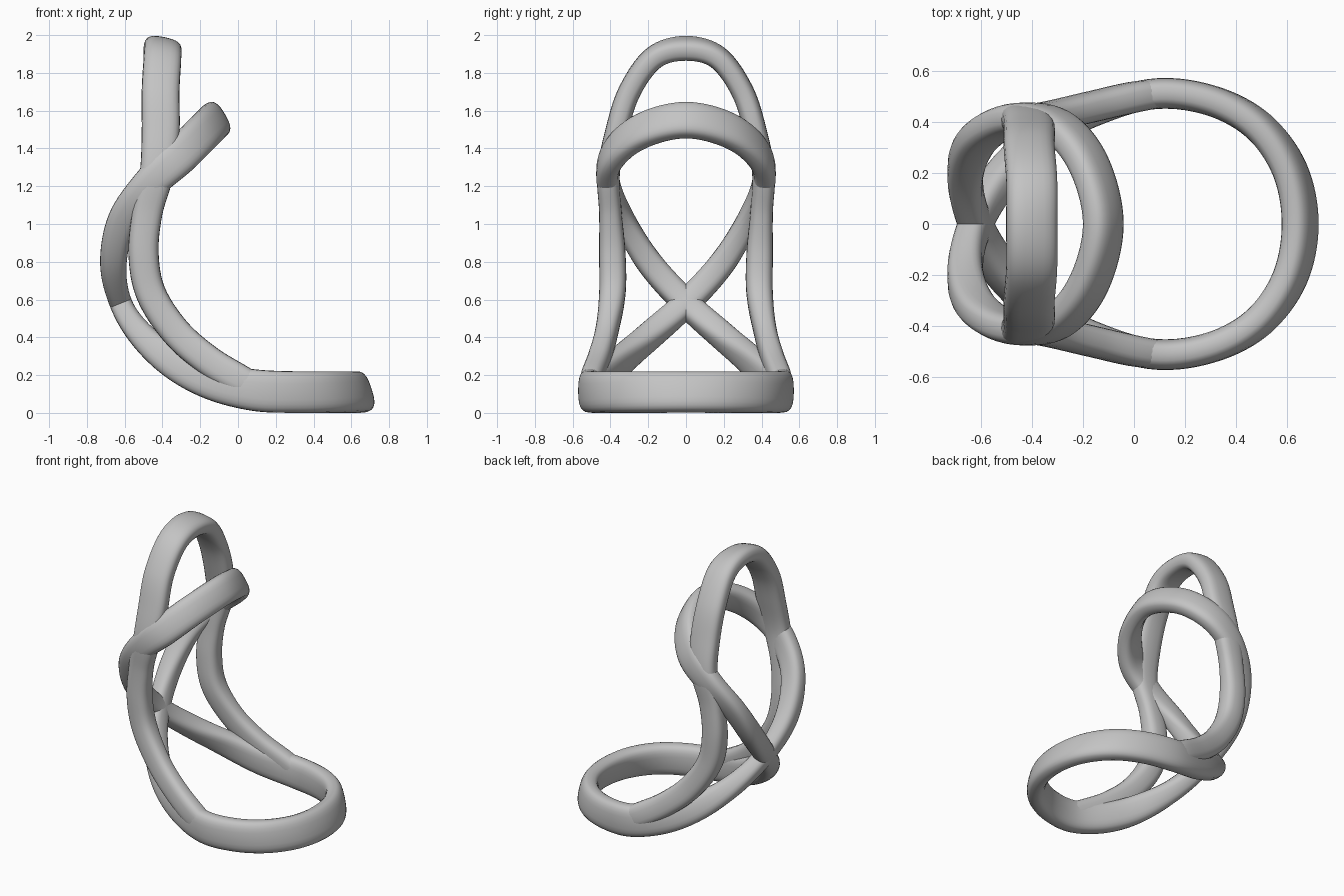
import bpy
import bmesh
import math
from mathutils import Vector

SIDES = 24      # points around the band section
STEPS = 8       # rings between two control points

cube = bpy.data.objects.get("Cube")
if cube:
    bpy.data.objects.remove(cube)

material = bpy.data.materials.new("plain grey")
material.use_nodes = True
grey = (0.55, 0.55, 0.55, 1)
material.diffuse_color = grey
material.node_tree.nodes["Principled BSDF"].inputs["Base Color"].default_value = grey


def mirrored(row):
    """Reflect a control point across the centre plane."""
    return (row[0], -row[1]) + tuple(row[2:])


def smooth_path(rows, closed):
    """Catmull-Rom interpolation of whole control rows."""
    count = len(rows)

    def pick(i):
        return rows[i % count] if closed else rows[max(0, min(count - 1, i))]

    path = []
    for i in range(count if closed else count - 1):
        for step in range(STEPS):
            u = step / STEPS
            path.append([
                b + u * ((c - a) + u * ((2 * a - 5 * b + 4 * c - d)
                                        + u * (3 * (b - c) + d - a))) / 2
                for a, b, c, d in zip(pick(i - 1), pick(i), pick(i + 1), pick(i + 2))])
    if not closed:
        path.append(list(rows[-1]))
    return path


def section_offset(k, width, thickness):
    """Point on a rounded rectangular section."""
    angle = math.tau * k / SIDES
    c, s = math.cos(angle), math.sin(angle)
    power = 2 / 2.8
    return (math.copysign(abs(c) ** power, c) * width,
            math.copysign(abs(s) ** power, s) * thickness)


def sweep_band(name, rows, closed):
    """Sweep the section; rows hold x, y, z, tilt in degrees, half width, half thickness."""
    path = smooth_path(rows, closed)
    count = len(path)
    bm = bmesh.new()
    rings = []
    for i, (x, y, z, tilt, width, thickness) in enumerate(path):
        after = path[(i + 1) % count] if closed else path[min(i + 1, count - 1)]
        before = path[i - 1] if closed else path[max(i - 1, 0)]
        tangent = (Vector(after[:3]) - Vector(before[:3])).normalized()
        tilt = math.radians(tilt)
        wide = Vector((math.cos(tilt), 0, math.sin(tilt)))
        wide = (wide - tangent * wide.dot(tangent)).normalized()
        across = tangent.cross(wide)
        ring = []
        for k in range(SIDES):
            u, v = section_offset(k, width, thickness)
            ring.append(bm.verts.new(Vector((x, y, z)) + wide * u + across * v))
        rings.append(ring)
    for i in range(count if closed else count - 1):
        a, b = rings[i], rings[(i + 1) % count]
        for k in range(SIDES):
            n = (k + 1) % SIDES
            bm.faces.new((a[k], a[n], b[n], b[k]))
    if not closed:
        bm.faces.new(rings[0])
        bm.faces.new(rings[-1])
    bmesh.ops.recalc_face_normals(bm, faces=bm.faces)
    mesh = bpy.data.meshes.new(name)
    bm.to_mesh(mesh)
    bm.free()
    mesh.materials.append(material)
    band = bpy.data.objects.new(name, mesh)
    bpy.context.collection.objects.link(band)
    bpy.ops.object.select_all(action="DESELECT")
    band.select_set(True)
    bpy.context.view_layer.objects.active = band
    bpy.ops.object.shade_smooth_by_angle(angle=math.radians(40))
    return band


# Seat and backrest: one band crossing itself behind the seat
seat_front = (.65, 0, .11, 108, .11, .06)
seat_to_back = [
    (.61, .21, .11, 106, .11, .06),
    (.49, .38, .11, 102, .11, .06),
    (.31, .48, .11, 97, .11, .06),
    (.09, .51, .12, 90, .11, .06),
    (-.14, .45, .17, 76, .1, .06),
    (-.34, .35, .27, 58, .09, .06),
    (-.51, .19, .41, 38, .07, .07),
    (-.62, 0, .58, 22, .06, .07),
    (-.66, -.19, .79, 2, .07, .07),
    (-.61, -.33, 1.02, -20, .08, .06),
    (-.47, -.41, 1.21, -40, .09, .06),
    (-.31, -.39, 1.36, -48, .1, .06),
    (-.18, -.24, 1.49, -56, .1, .06),
]
back_top = (-.12, 0, 1.55, -60, .1, .06)
loop = [seat_front, *seat_to_back, back_top]
loop += [mirrored(row) for row in reversed(seat_to_back)]
sweep_band("seat_and_backrest_loop", loop, True)

# Head arch and its legs, which run down into the seat band
arch_top = (-.4, 0, 1.93, -12, .1, .06)
arch_side = [
    (-.4, .17, 1.88, -8, .1, .06),
    (-.41, .3, 1.7, -4, .1, .06),
    (-.41, .37, 1.48, -2, .1, .06),
    (-.43, .41, 1.27, -6, .09, .06),
    (-.48, .4, 1.06, -4, .08, .06),
    (-.5, .39, .84, 4, .08, .07),
    (-.46, .39, .63, 20, .08, .07),
    (-.33, .42, .43, 40, .08, .06),
    (-.16, .46, .28, 56, .08, .06),
    (.02, .5, .17, 66, .08, .06),
    (.14, .51, .11, 76, .07, .05),
]
arch = [mirrored(row) for row in reversed(arch_side)] + [arch_top] + arch_side
sweep_band("head_arch_and_legs", arch, False)
